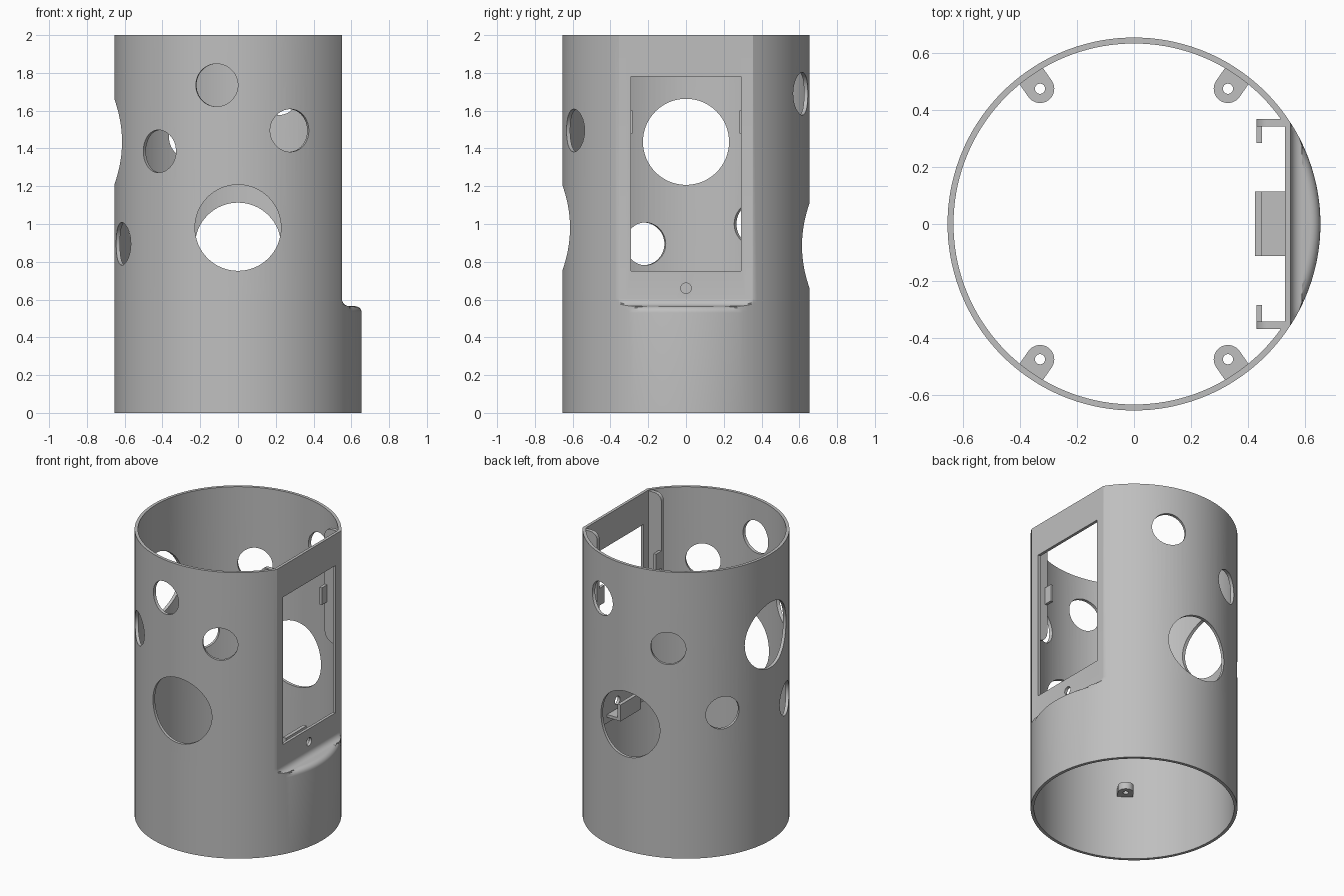
import bpy, bmesh
from math import cos, sin, pi, sqrt, radians, acos
from mathutils import Matrix, Vector

R, R_IN = 0.655, 0.634        # outer and inner wall radius
FLAT, FLAT_IN = 0.55, 0.53    # outer and inner face of the flat panel
LEDGE, TOP, FILLET = 0.565, 2.0, 0.04

cube = bpy.data.objects.get("Cube")
if cube:
    bpy.data.objects.remove(cube)

grey = bpy.data.materials.new("light_grey")
grey.use_nodes = True
grey.diffuse_color = (0.52, 0.52, 0.52, 1)
grey.node_tree.nodes["Principled BSDF"].inputs["Base Color"].default_value = grey.diffuse_color


def make(name, bm):
    bmesh.ops.recalc_face_normals(bm, faces=bm.faces)
    mesh = bpy.data.meshes.new(name)
    bm.to_mesh(mesh)
    bm.free()
    mesh.materials.append(grey)
    ob = bpy.data.objects.new(name, mesh)
    bpy.context.scene.collection.objects.link(ob)
    return ob


def select(ob):
    bpy.ops.object.select_all(action='DESELECT')
    ob.select_set(True)
    bpy.context.view_layer.objects.active = ob


def cut(ob, cutter):
    mod = ob.modifiers.new("cut", 'BOOLEAN')
    mod.operation, mod.solver, mod.object = 'DIFFERENCE', 'EXACT', cutter
    select(ob)
    bpy.ops.object.modifier_apply(modifier=mod.name)
    bpy.data.objects.remove(cutter)


def smooth(ob):
    select(ob)
    bpy.ops.object.shade_smooth_by_angle(angle=radians(30))


def add_box(bm, lo, hi):
    lo, hi = Vector(lo), Vector(hi)
    m = Matrix.Translation((lo + hi) / 2) @ Matrix.Diagonal((*(hi - lo), 1))
    bmesh.ops.create_cube(bm, size=1, matrix=m)


def add_rod(bm, centre, axis, radius, length, segments=64):
    rot = Vector(axis).to_track_quat('Z', 'Y').to_matrix().to_4x4()
    bmesh.ops.create_cone(bm, cap_ends=True, segments=segments, radius1=radius, radius2=radius,
                          depth=length, matrix=Matrix.Translation(centre) @ rot)


def add_prism(bm, points, direction):
    face = bm.faces.new([bm.verts.new(p) for p in points])
    new = bmesh.ops.extrude_face_region(bm, geom=[face])["geom"]
    bmesh.ops.translate(bm, vec=direction, verts=[v for v in new if isinstance(v, bmesh.types.BMVert)])


# Shell: rings of a clipped circle, up the outside and back down the inside
corner = acos(FLAT / R)
angles = sorted([2 * pi * i / 144 - pi for i in range(144)] + [corner, -corner])


def clipped(radius, x):
    return [min(radius, x / cos(a)) if cos(a) > 0.1 else radius for a in angles]


rings = [(0, [R] * len(angles))]
for i in range(7):            # rounded outer edge of the ledge
    t = i / 6 * pi / 2
    low = R - 0.035 * (1 - cos(t))
    rings.append((LEDGE - 0.035 * (1 - sin(t)), [max(c, low) for c in clipped(R, FLAT + FILLET)]))
for i in range(7):            # hollow fillet from the ledge to the flat panel
    t = i / 6 * pi / 2
    rings.append((LEDGE + FILLET * (1 - cos(t)), clipped(R, FLAT + FILLET * (1 - sin(t)))))
rings += [(TOP, clipped(R, FLAT)), (TOP, clipped(R_IN, FLAT_IN)),
          (LEDGE - 0.02, clipped(R_IN, FLAT_IN)), (LEDGE - 0.02, [R_IN] * len(angles)),
          (0, [R_IN] * len(angles))]

bm = bmesh.new()
loops = [[bm.verts.new((r * cos(a), r * sin(a), z)) for r, a in zip(radii, angles)] for z, radii in rings]
n = len(angles)
for j, lower in enumerate(loops):
    upper = loops[(j + 1) % len(loops)]
    for i in range(n):
        k = (i + 1) % n
        bm.faces.new((lower[i], lower[k], upper[k], upper[i]))
bmesh.ops.remove_doubles(bm, verts=bm.verts, dist=0.0001)
bmesh.ops.triangulate(bm, faces=[f for f in bm.faces if len(f.verts) > 3])
shell = make("shell", bm)

# Round holes: degrees from the front toward +x, height, radius
BIG, SMALL = 0.228, 0.113
holes = [(0, 0.98, BIG), (180, 0.885, BIG), (-90, 1.435, BIG),
         (-10, 1.735, SMALL), (-40, 1.385, SMALL), (25, 1.495, SMALL), (-70, 0.895, SMALL),
         (160, 1.69, SMALL), (-155, 1.465, SMALL), (-124, 1.0, SMALL)]
bm = bmesh.new()
for deg, z, radius in holes:
    d = Vector((sin(radians(deg)), -cos(radians(deg)), 0))
    add_rod(bm, d * 0.65 + Vector((0, 0, z)), d, radius, 0.3)
# Panel window and screw hole
add_box(bm, (0.45, -0.29, 0.75), (0.7, 0.29, 1.78))
add_rod(bm, (0.55, 0, 0.66), (1, 0, 0), 0.028, 0.2, 32)
cut(shell, make("hole_cutter", bm))
smooth(shell)

# Side rails with hook tabs behind the panel
for side, name in ((1, "back_rail"), (-1, "front_rail")):
    bm = bmesh.new()
    x0, x1, r_low, r_top = 0.43, 0.535, 0.08, 0.05
    pts = [(x1, TOP - 0.005), (x1, 1.2)]
    for i in range(7):
        t = i / 6 * pi / 2
        pts.append((x0 + r_low * (1 - sin(t)), 1.2 + r_low * (1 - cos(t))))
    for i in range(7):
        t = i / 6 * pi / 2
        pts.append((x0 + r_top * (1 - cos(t)), TOP - 0.005 - r_top * (1 - sin(t))))
    add_prism(bm, [(x, side * 0.342, z) for x, z in pts], (0, side * 0.026, 0))
    ys = sorted((side * 0.284, side * 0.345))
    add_box(bm, (x0, ys[0], 1.48), (x0 + 0.02, ys[1], 1.6))
    smooth(make(name, bm))

# Lower shelf with a lip
bm = bmesh.new()
add_box(bm, (0.425, -0.112, 0.585), (0.535, 0.115, 0.605))
add_box(bm, (0.425, -0.112, 0.585), (0.45, 0.115, 0.70))
make("lower_shelf", bm)

# Four screw lugs on the inner wall
for sx, xname in ((1, "left"), (-1, "right")):
    for sy, yname in ((1, "back"), (-1, "front")):
        c = Vector((sx * 0.33, sy * 0.475, 0.45))
        out = Vector((c.x, c.y, 0)).normalized()
        across = Vector((-out.y, out.x, 0))
        pts = [c + 0.05 * (across * cos(pi * i / 16) - out * sin(pi * i / 16)) for i in range(17)]
        pts += [c + out * 0.066 - across * 0.05, c + out * 0.066 + across * 0.05]
        bm = bmesh.new()
        add_prism(bm, pts, (0, 0, 0.05))
        lug = make(f"{yname}_{xname}_lug", bm)
        bm = bmesh.new()
        add_rod(bm, c, (0, 0, 1), 0.018, 0.3, 24)
        cut(lug, make("lug_cutter", bm))
        smooth(lug)
